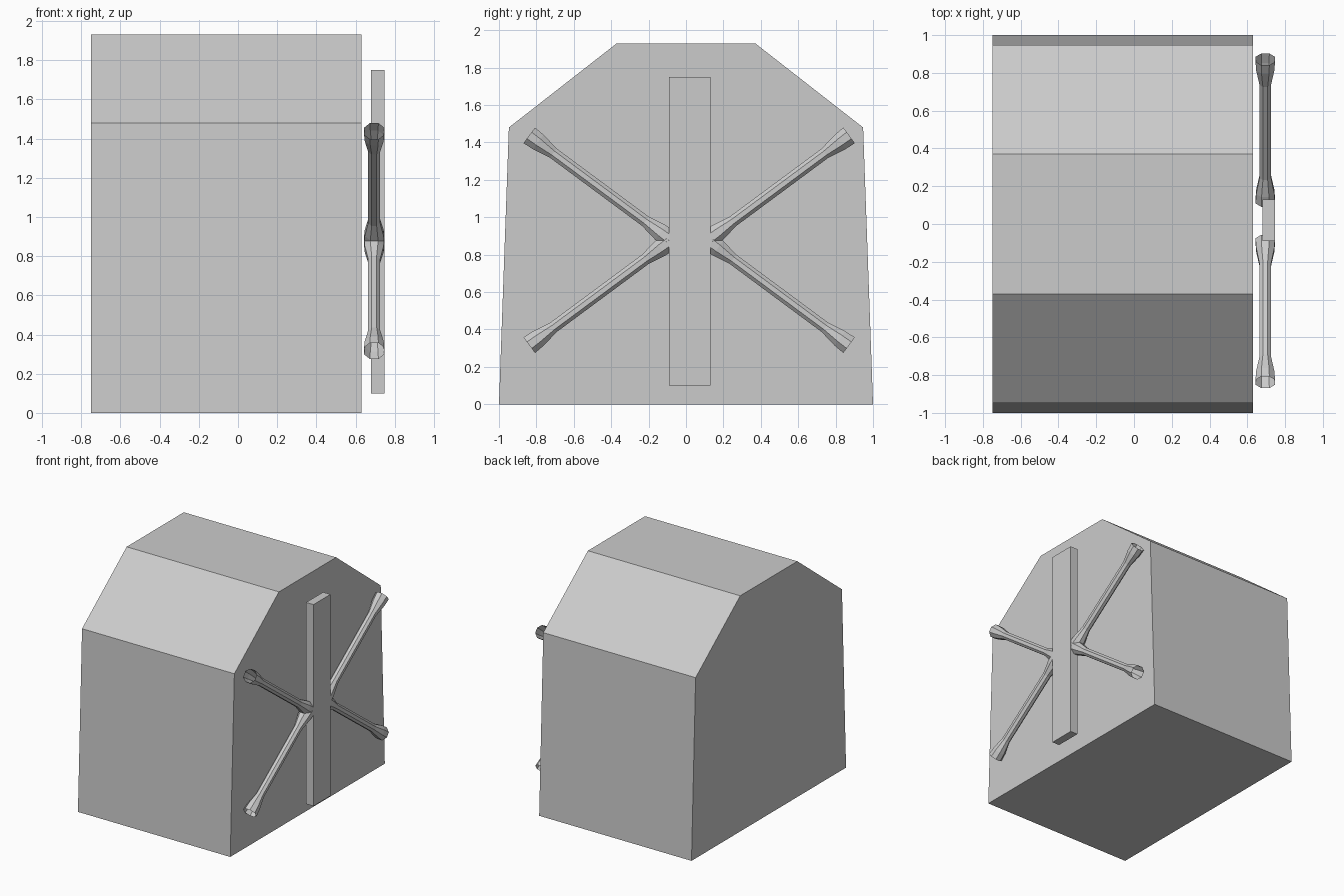
import bpy
import bmesh
from math import cos, sin, pi
from mathutils import Vector

if "Cube" in bpy.data.objects:
    bpy.data.objects.remove(bpy.data.objects["Cube"])


def finish(bm, name):
    bmesh.ops.recalc_face_normals(bm, faces=bm.faces)
    mesh = bpy.data.meshes.new(name)
    bm.to_mesh(mesh)
    bm.free()
    obj = bpy.data.objects.new(name, mesh)
    bpy.context.collection.objects.link(obj)
    return obj


def extrude_x(name, profile, x0, x1):
    bm = bmesh.new()
    face = bm.faces.new([bm.verts.new((x0, y, z)) for y, z in profile])
    ext = bmesh.ops.extrude_face_region(bm, geom=[face], use_keep_orig=True)
    moved = [g for g in ext["geom"] if isinstance(g, bmesh.types.BMVert)]
    bmesh.ops.translate(bm, vec=(x1 - x0, 0, 0), verts=moved)
    return finish(bm, name)


def flared_rod(name, start, end, sides=8):
    # Open octagonal tube, wider at both ends
    start, end = Vector(start), Vector(end)
    length = (end - start).length
    axis = (end - start).normalized()
    u = Vector((1, 0, 0))
    v = axis.cross(u)
    half = [(0, 0.056), (0.06, 0.052), (0.16, 0.033)]
    rings = half + [(length - t, r) for t, r in reversed(half)]
    bm = bmesh.new()
    loops = []
    for t, r in rings:
        loop = []
        for i in range(sides):
            a = 2 * pi * (i + 0.5) / sides
            loop.append(bm.verts.new(start + axis * t + (u * cos(a) + v * sin(a)) * r))
        loops.append(loop)
    for a, b in zip(loops, loops[1:]):
        for i in range(sides):
            j = (i + 1) % sides
            bm.faces.new((a[i], a[j], b[j], b[i]))
    return finish(bm, name)


# Main block with chamfered roof
half_profile = [(1.0, 0), (0.947, 1.48), (0.37, 1.93)]
profile = half_profile + [(-y, z) for y, z in reversed(half_profile)]
extrude_x("main_block", profile, -0.75, 0.63)

# Twin upright planks on the right side
for name, y in (("plank_left", -0.09), ("plank_right", 0.02)):
    extrude_x(name, [(y, 0.1), (y + 0.11, 0.1), (y + 0.11, 1.75), (y, 1.75)], 0.68, 0.747)

# Four flared rods forming a cross behind the planks
cy, cz, x = 0.017, 0.877, 0.695
for sy in (-1, 1):
    for sz in (-1, 1):
        flared_rod("cross_rod",
                   (x, cy + sy * 0.105, cz + sz * 0.006),
                   (x, cy + sy * 0.855, cz + sz * 0.561))
